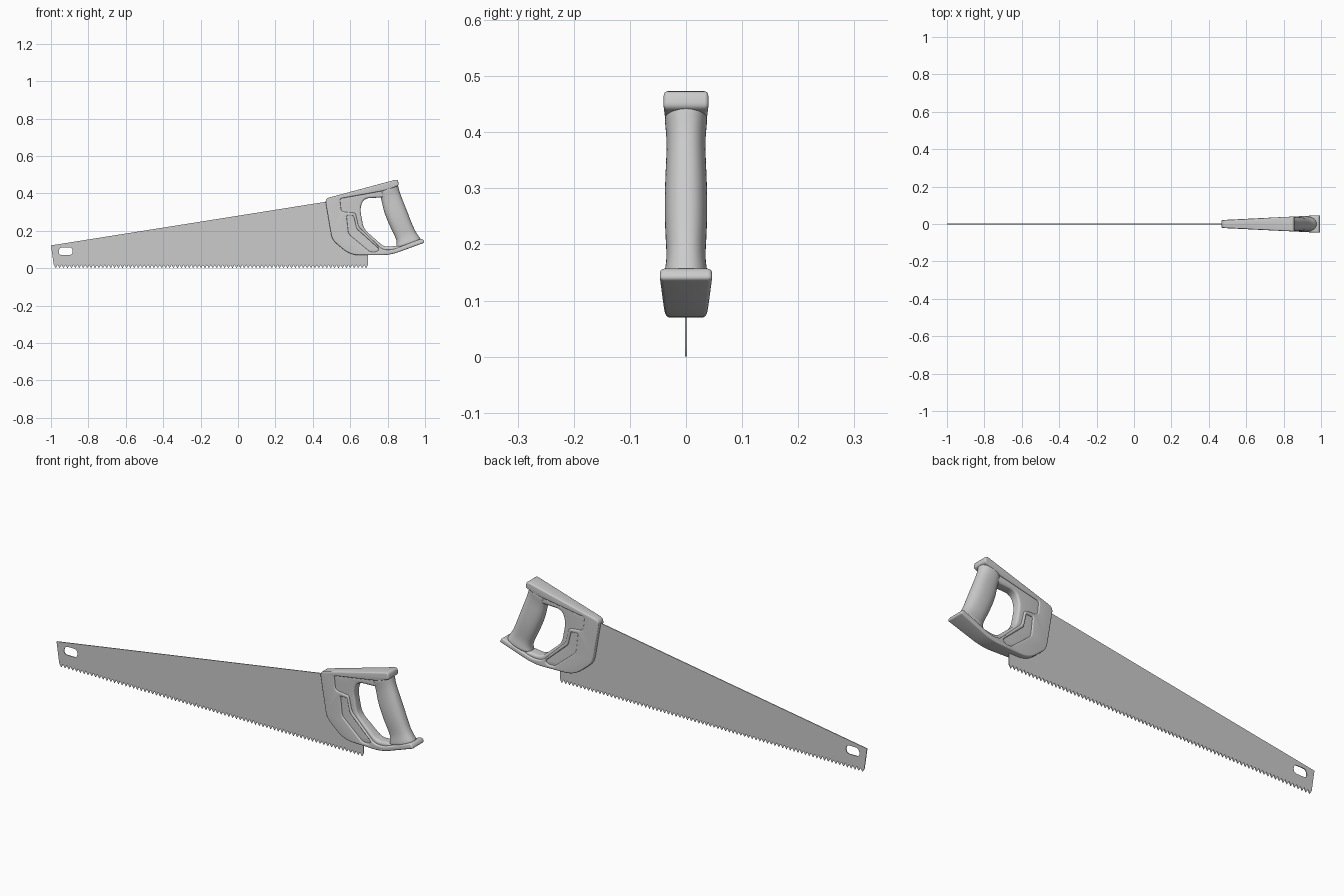
import bpy, bmesh, math
from mathutils import Vector

if "Cube" in bpy.data.objects:
    bpy.data.objects.remove(bpy.data.objects["Cube"])


def rounded(pts, steps=5):
    """Polygon of (x, z, corner radius) -> points with eased corners."""
    out = []
    for i, (x, z, r) in enumerate(pts):
        p = Vector((x, z))
        a = Vector(pts[i - 1][:2]) - p
        b = Vector(pts[(i + 1) % len(pts)][:2]) - p
        if r == 0:
            out.append(p)
            continue
        s = p + a.normalized() * min(r, a.length * 0.45)
        e = p + b.normalized() * min(r, b.length * 0.45)
        for k in range(steps + 1):
            t = k / steps
            out.append(s * (1 - t) ** 2 + p * 2 * t * (1 - t) + e * t * t)
    return out


def finish(obj, angle=35):
    bpy.ops.object.select_all(action='DESELECT')
    obj.select_set(True)
    bpy.context.view_layer.objects.active = obj
    bpy.ops.object.shade_smooth_by_angle(angle=math.radians(angle))


def slab(name, loops, half, bevel=0.0, taper=None):
    """Filled outline (extra loops are holes), extruded along y both ways."""
    cu = bpy.data.curves.new(name, 'CURVE')
    cu.dimensions, cu.fill_mode = '2D', 'BOTH'
    cu.extrude, cu.bevel_depth, cu.offset = half - bevel, bevel, -bevel
    cu.bevel_resolution = 3
    for pts in loops:
        sp = cu.splines.new('POLY')
        sp.points.add(len(pts) - 1)
        for q, p in zip(sp.points, pts):
            q.co = (p[0], p[1], 0, 1)
        sp.use_cyclic_u = True
    obj = bpy.data.objects.new(name, cu)
    bpy.context.collection.objects.link(obj)
    bpy.ops.object.select_all(action='DESELECT')
    obj.select_set(True)
    bpy.context.view_layer.objects.active = obj
    bpy.ops.object.convert(target='MESH')
    obj = bpy.context.view_layer.objects.active
    bm = bmesh.new()
    bm.from_mesh(obj.data)
    bmesh.ops.remove_doubles(bm, verts=bm.verts, dist=1e-5)
    for v in bm.verts:
        x, z, d = v.co
        v.co = (x, -d * (taper(x) if taper else 1), z)
    bmesh.ops.recalc_face_normals(bm, faces=bm.faces)
    bm.to_mesh(obj.data)
    bm.free()
    finish(obj)
    return obj


def widen(x):
    """Handle gets thicker from the blade end to the heel."""
    return (0.021 + 0.049 * (x - 0.465)) / 0.04


# blade with a toothed lower edge and a hanging slot
TEETH, X0, X1 = 80, -0.985, 0.695
pitch = (X1 - X0) / TEETH
outline = [(-1.0, 0.122), (X0, 0.018)]
for i in range(TEETH):
    outline += [(X0 + (i + 0.5) * pitch, 0.0), (X0 + (i + 1) * pitch, 0.018)]
outline += [(X1, 0.085), (0.60, 0.15), (0.52, 0.363), (0.468, 0.355)]
slot = rounded([(-0.96, 0.070, 0.02), (-0.885, 0.070, 0.02),
                (-0.885, 0.112, 0.02), (-0.955, 0.112, 0.02)])
slab("blade", [outline, slot], 0.002)

# raised C-shaped handle frame with an angled recess cut through it
frame = rounded([
    (0.465, 0.372, 0.025), (0.853, 0.476, 0.014), (0.861, 0.443, 0.012),
    (0.80, 0.418, 0.03), (0.545, 0.372, 0.012), (0.552, 0.302, 0.02),
    (0.628, 0.296, 0.012), (0.645, 0.222, 0.015), (0.772, 0.100, 0.02),
    (0.825, 0.098, 0.03), (0.985, 0.160, 0.012), (1.0, 0.138, 0.012),
    (0.815, 0.070, 0.05), (0.60, 0.070, 0.05), (0.503, 0.152, 0.03)])
recess = rounded([
    (0.580, 0.281, 0.008), (0.618, 0.281, 0.008), (0.634, 0.211, 0.01),
    (0.755, 0.102, 0.01), (0.742, 0.088, 0.01), (0.706, 0.088, 0.01),
    (0.591, 0.184, 0.015)])
slab("handle_frame", [frame, recess], 0.04, 0.007, widen)

# thinner inner web that edges the finger opening
web = rounded([
    (0.53, 0.375, 0.02), (0.82, 0.447, 0.02), (0.82, 0.385, 0.02),
    (0.765, 0.378, 0.02), (0.672, 0.374, 0.035), (0.652, 0.318, 0.03),
    (0.672, 0.210, 0.03), (0.783, 0.112, 0.03), (0.86, 0.122, 0.03),
    (0.92, 0.116, 0.02), (0.82, 0.078, 0.03), (0.61, 0.078, 0.03),
    (0.55, 0.15, 0.03)])
slab("handle_web", [web], 0.03, 0.011, widen)

# grip: oval sections (front x, z, back x, z, half width)
SECTIONS = [
    (0.755, 0.418, 0.853, 0.458, 0.039), (0.757, 0.395, 0.857, 0.438, 0.038),
    (0.768, 0.360, 0.865, 0.405, 0.034), (0.778, 0.305, 0.885, 0.355, 0.037),
    (0.802, 0.245, 0.910, 0.292, 0.039), (0.828, 0.190, 0.934, 0.230, 0.037),
    (0.846, 0.155, 0.953, 0.189, 0.034), (0.850, 0.125, 0.978, 0.158, 0.041),
    (0.835, 0.100, 0.982, 0.142, 0.041)]
SIDES = 20
bm = bmesh.new()
rings = []
for fx, fz, bx, bz, w in SECTIONS:
    c = Vector(((fx + bx) / 2, 0, (fz + bz) / 2))
    u = Vector(((bx - fx) / 2, 0, (bz - fz) / 2))
    ring = []
    for k in range(SIDES):
        a = math.tau * k / SIDES
        ca, sa = math.cos(a), math.sin(a)
        sq = lambda t: math.copysign(abs(t) ** 0.85, t)
        ring.append(bm.verts.new(c + u * sq(ca) + Vector((0, w * sq(sa), 0))))
    rings.append(ring)
for r, s in zip(rings, rings[1:]):
    for k in range(SIDES):
        n = (k + 1) % SIDES
        bm.faces.new((r[k], r[n], s[n], s[k]))
bm.faces.new(rings[0])
bm.faces.new(rings[-1])
bmesh.ops.recalc_face_normals(bm, faces=bm.faces)
me = bpy.data.meshes.new("grip")
bm.to_mesh(me)
bm.free()
grip = bpy.data.objects.new("grip", me)
bpy.context.collection.objects.link(grip)
finish(grip, 60)
sub = grip.modifiers.new("smooth", 'SUBSURF')
sub.levels = sub.render_levels = 2
